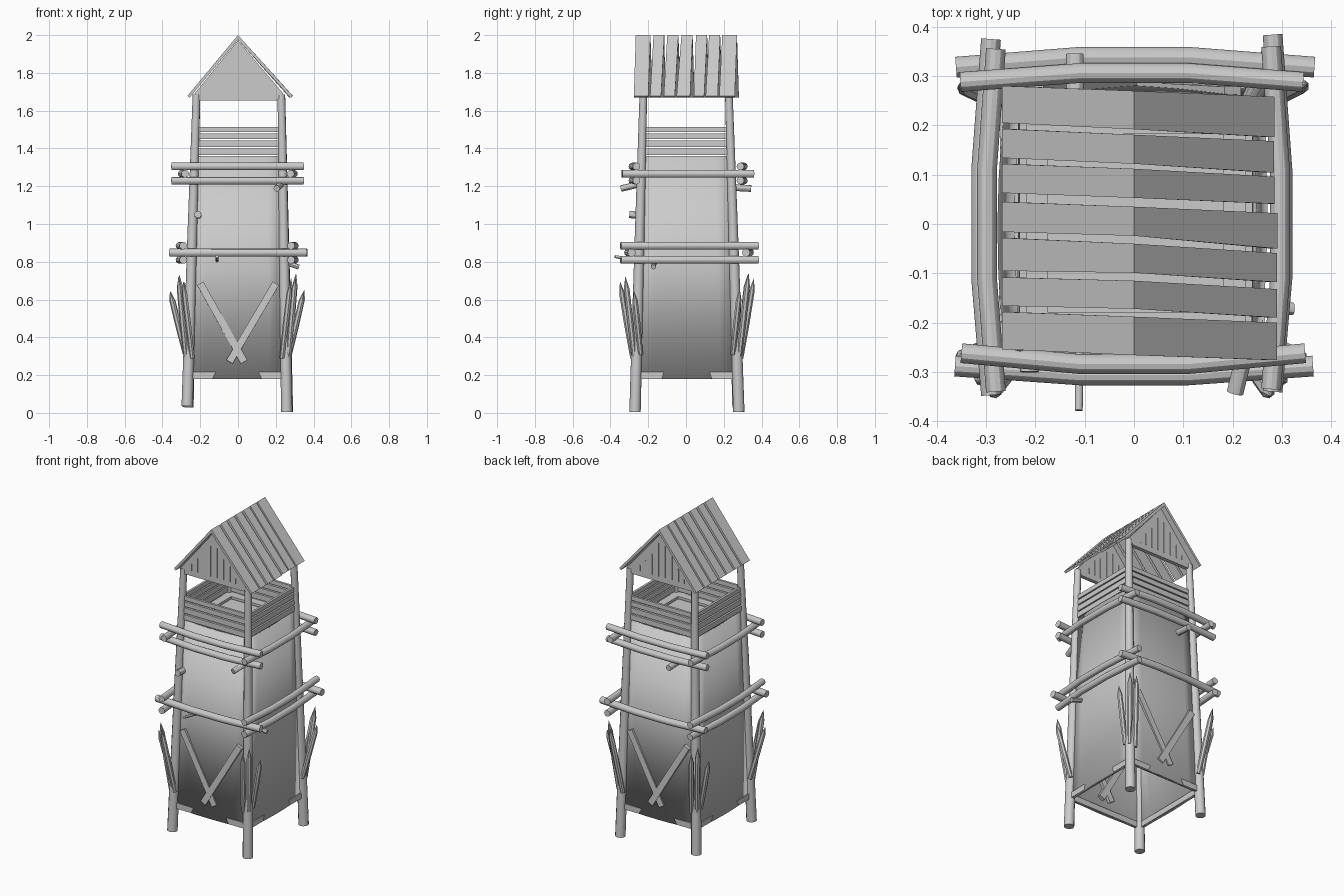
import bpy, bmesh, math, random
from mathutils import Vector as V

if "Cube" in bpy.data.objects:
    bpy.data.objects.remove(bpy.data.objects["Cube"])

random.seed(4)


def finish(name, bm, smooth=False):
    bmesh.ops.recalc_face_normals(bm, faces=bm.faces)
    me = bpy.data.meshes.new(name)
    bm.to_mesh(me)
    bm.free()
    ob = bpy.data.objects.new(name, me)
    bpy.context.collection.objects.link(ob)
    if smooth:
        bpy.ops.object.select_all(action='DESELECT')
        bpy.context.view_layer.objects.active = ob
        ob.select_set(True)
        bpy.ops.object.shade_smooth_by_angle()
    return ob


def loft(name, rings, smooth=False):
    """Skin a list of point rings and cap both ends."""
    bm = bmesh.new()
    vs = [[bm.verts.new(p) for p in r] for r in rings]
    n = len(vs[0])
    for a, b in zip(vs, vs[1:]):
        for i in range(n):
            j = (i + 1) % n
            bm.faces.new((a[i], a[j], b[j], b[i]))
    bm.faces.new(vs[0])
    bm.faces.new(vs[-1])
    return finish(name, bm, smooth)


def log(name, pts, radii, sides=12):
    """Round timber through points with a radius at each."""
    pts = [V(p) for p in pts]
    axis = (pts[-1] - pts[0]).normalized()
    ref = V((0, 0, 1)) if abs(axis.z) < 0.8 else V((0, 1, 0))
    rings = []
    for i, (p, r) in enumerate(zip(pts, radii)):
        t = (pts[min(i + 1, len(pts) - 1)] - pts[max(i - 1, 0)]).normalized()
        u = t.cross(ref).normalized()
        w = u.cross(t)
        rings.append([p + r * (u * math.cos(k * math.tau / sides) + w * math.sin(k * math.tau / sides))
                      for k in range(sides)])
    return loft(name, rings, True)


def board(name, a, b, width, thick, normal):
    """Flat plank from a to b, facing along normal."""
    a, b, n = V(a), V(b), V(normal).normalized()
    w = (b - a).cross(n).normalized() * width / 2
    n = n * thick / 2
    return loft(name, [[p + w + n, p - w + n, p - w - n, p + w - n] for p in (a, b)])


# Tower corners taper from ground to roof
LOW = [(-.270, -.270), (.258, -.270), (.262, .280), (-.266, .276)]
TOP = [(-.219, -.225), (.229, -.225), (.229, .226), (-.219, .226)]
FOOT = [.035, .005, .005, .03]
NORM = [(0, -1, 0), (1, 0, 0), (0, 1, 0), (-1, 0, 0)]
SIDE = ["front", "right", "back", "left"]
CORNER = ["front_left", "front_right", "back_right", "back_left"]


def corner(i, z):
    a, b = LOW[i % 4], TOP[i % 4]
    t = z / 1.72
    return V((a[0] + (b[0] - a[0]) * t, a[1] + (b[1] - a[1]) * t, z))


# Corner posts
for i in range(4):
    log(CORNER[i] + "_post", [corner(i, z) for z in (FOOT[i], .9, 1.685)], (.03, .026, .02))

# Wall shell, slightly bowed on each side and open underneath
SEG = 6
bm = bmesh.new()
rows = []
for z in (.18, 1.36):
    rows.append([bm.verts.new(corner(i, z).lerp(corner(i + 1, z), k / SEG)
                              + V(NORM[i]) * .014 * math.sin(math.pi * k / SEG))
                 for i in range(4) for k in range(SEG)])
n = 4 * SEG
for k in range(n):
    bm.faces.new((rows[0][k], rows[0][(k + 1) % n], rows[1][(k + 1) % n], rows[1][k]))
walls = finish("tower_walls", bm, True)
mod = walls.modifiers.new("thickness", 'SOLIDIFY')
mod.thickness = .012

# Lookout floor with a low inner ledge
loft("lookout_floor", [[corner(i, z) for i in range(4)] for z in (1.315, 1.335)])
for i in range(4):
    n = V(NORM[i])
    board(SIDE[i] + "_ledge", corner(i, 1.352) - n * .03, corner(i + 1, 1.352) - n * .03, .016, .05, n)

# Bottom trim and railing slats on each side
for i in range(4):
    n = V(NORM[i])
    board(SIDE[i] + "_bottom_trim", corner(i, .198) + n * .001, corner(i + 1, .198) + n * .001, .036, .018, n)
    for k, (z, h) in enumerate([(1.382, .033), (1.424, .034), (1.464, .03), (1.501, .027)]):
        board(f"{SIDE[i]}_rail_slat_{k + 1}", corner(i, z), corner(i + 1, z), h, .014, n)

# Crossed braces on front and back, half a turn apart
for s, nm in ((1, "front"), (-1, "back")):
    for k, (x0, x1) in enumerate([(-.20, .032), (.20, -.045)]):
        y0, y1 = (abs(corner(0 if s > 0 else 2, z).y) + .003 * k for z in (.68, .27))
        board(f"{nm}_brace_{k + 1}", (s * x0, -s * y0, .685), (s * x1, -s * y1, .27), .038, .04, (0, -s, .03))


# Bent ring logs
def ring_log(name, along, off, bow, z, a, b, r):
    pts = []
    for t, o in ((a, off), (-.11, off + bow), (.11, off + bow), (b, off)):
        pts.append((t, o, z) if along == 'x' else (o, t, z))
    log(name, pts, (r,) * 4)


for k, z in enumerate((1.305, 1.23)):
    ring_log(f"front_upper_log_{k + 1}", 'x', -.262, -.022, z, -.35, .347, .02)
    ring_log(f"back_upper_log_{k + 1}", 'x', .288, .018, z, -.352, .343, .02)
ring_log("front_lower_log", 'x', -.288, -.018, .848, -.363, .363, .021)
ring_log("back_lower_log", 'x', .318, .02, .848, -.361, .366, .021)
for k, z in enumerate((.885, .81)):
    ring_log(f"left_lower_log_{k + 1}", 'y', -.29, -.02, z, -.347, .375, .02)
    ring_log(f"right_lower_log_{k + 1}", 'y', .281, .02, z, -.34, .384, .02)
ring_log("left_upper_log", 'y', -.28, -.018, 1.266, -.34, .355, .02)
ring_log("right_upper_log", 'y', .278, .018, 1.266, -.335, .36, .02)

# Pegs sticking out of the walls
PEGS = [((-.212, -.22, 1.045), (-.212, -.30, 1.05), .019),
        ((-.11, -.23, .80), (-.112, -.378, .828), .008),
        ((.232, -.23, 1.215), (.205, -.342, 1.188), .017),
        ((.235, -.168, .80), (.322, -.172, .772), .013),
        ((-.12, .22, 1.195), (-.12, .345, 1.188), .018)]
for k, (a, b, r) in enumerate(PEGS):
    log(f"peg_{k + 1}", [a, b], (r, r))

# Sharpened stakes around each corner post: base and tip offsets from its foot
STAKES = [((-.02, .02), (.02, .085), .70), ((.015, .012), (.045, .055), .73), ((.018, -.022), (.09, .005), .645)]
for i in range(4):
    sx, sy = (-1 if i in (0, 3) else 1), (-1 if i < 2 else 1)
    for k, ((bx, by), (dx, dy), z) in enumerate(STAKES):
        base = corner(i, .29 + .01 * k) + V((sx * bx, sy * by, 0))
        tip = V((LOW[i][0] + sx * dx, LOW[i][1] + sy * dy * .93, z + random.uniform(-.012, .012)))
        log(f"{CORNER[i]}_stake_{k + 1}", [base, base.lerp(tip, .45), base.lerp(tip, .85), tip],
            (.013, .016, .015, .001), 7)

# Roof planks: near and far y edge at left eave, ridge and right eave
EDGES = [(.28, .205, .27, .192, .258, .176), (.193, .134, .181, .122, .168, .104),
         (.122, .063, .112, .053, .096, .041), (.045, -.016, .035, -.024, .022, -.05),
         (-.028, -.095, -.04, -.099, -.059, -.118), (-.108, -.166, -.115, -.172, -.132, -.19),
         (-.178, -.254, -.188, -.266, -.2, -.276)]
for k, (l0, l1, m0, m1, r0, r1) in enumerate(EDGES):
    for s, e0, e1, nm in ((-1, l0, l1, "left"), (1, r0, r1, "right")):
        x = .268 if s < 0 else .288 + random.uniform(-.005, .004)
        z = 1.678
        n = V((s * -.77, 0, -.64)) * .015
        a = [V((0, m0, 2)), V((0, m1, 2)), V((0, m1, 1.976)), V((0, m0, 1.976))]
        p, q = V((s * x, e0, z)), V((s * x, e1, z))
        loft(f"{nm}_roof_plank_{k + 1}", [a, [p, q, q + n, p + n]])

# Gables with vertical plank seams
for s, nm in ((-1, "front"), (1, "back")):
    y = s * .228
    tri = [(-.23, 1.69), (-.205, 1.655), (.205, 1.655), (.24, 1.69), (0, 1.972)]
    loft(nm + "_gable", [[V((x, y + d, z)) for x, z in tri] for d in (-.012, .012)])
    for k, x in enumerate((-.155, -.115, -.07, -.022, .022, .068, .112, .152)):
        top = 1.93 - abs(x) * 1.25 - random.uniform(0, .03)
        # board width lies across the gable face
        board(f"{nm}_gable_seam_{k + 1}", (x, y, 1.69), (x, y, top), .005, .032, (0, 1, 0))
